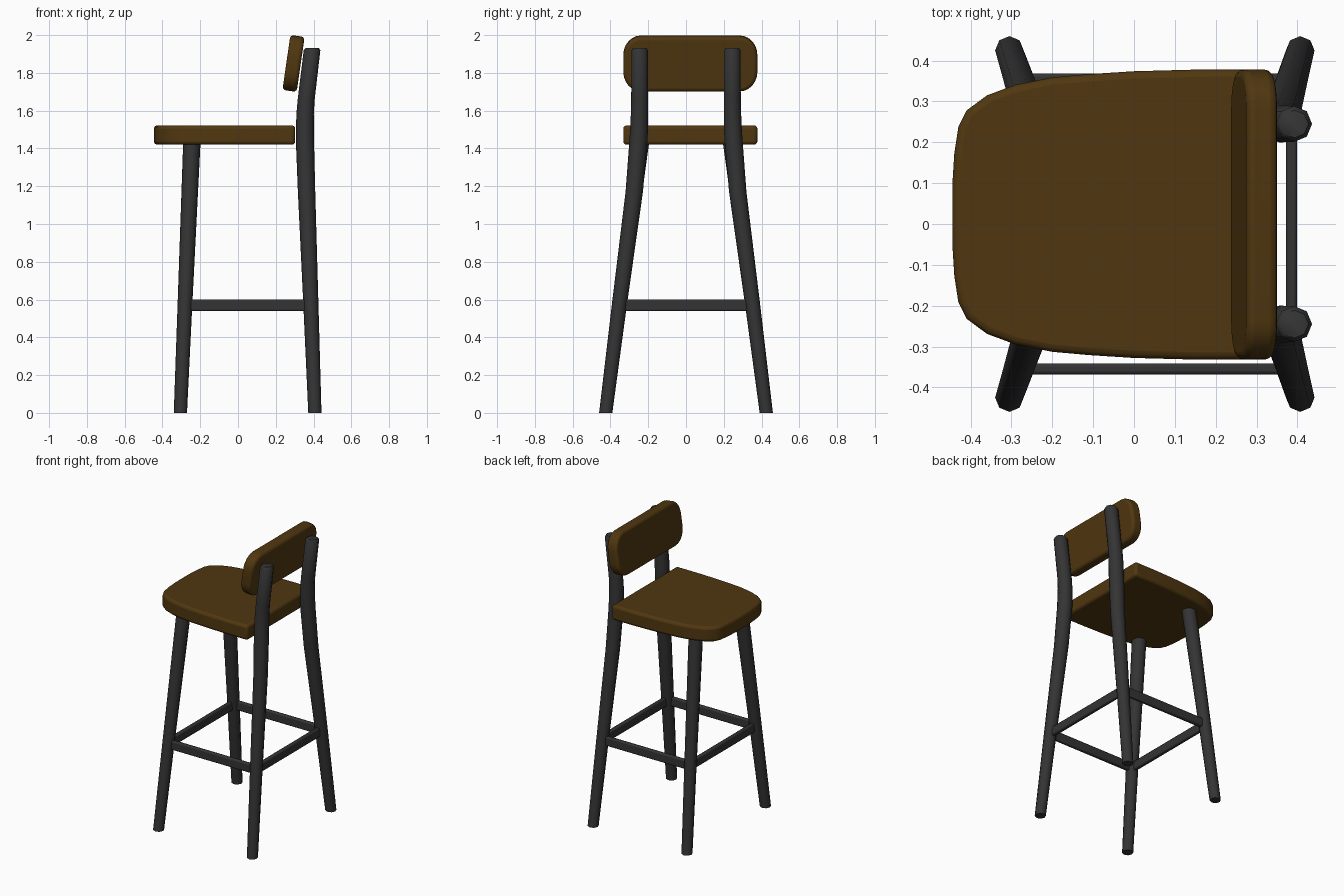
import bpy, bmesh, math
from mathutils import Vector

if "Cube" in bpy.data.objects:
    bpy.data.objects.remove(bpy.data.objects["Cube"])


def material(name, rgb):
    m = bpy.data.materials.new(name)
    m.diffuse_color = (*rgb, 1)
    m.use_nodes = True
    m.node_tree.nodes["Principled BSDF"].inputs["Base Color"].default_value = m.diffuse_color
    return m


WOOD = material("brown wood", (0.08, 0.038, 0.005))
METAL = material("dark frame", (0.034, 0.034, 0.035))


def finish(name, bm, mat, bevel=0, segments=3):
    bmesh.ops.recalc_face_normals(bm, faces=bm.faces)
    me = bpy.data.meshes.new(name)
    bm.to_mesh(me)
    bm.free()
    ob = bpy.data.objects.new(name, me)
    bpy.context.collection.objects.link(ob)
    me.materials.append(mat)
    if bevel:
        b = ob.modifiers.new("rounded edges", 'BEVEL')
        b.width = bevel
        b.segments = segments
        b.limit_method = 'ANGLE'
        b.angle_limit = math.radians(50)
    bpy.ops.object.select_all(action='DESELECT')
    ob.select_set(True)
    bpy.context.view_layer.objects.active = ob
    bpy.ops.object.shade_smooth_by_angle(angle=math.radians(50))
    return ob


def leg(name, rings, sides=8):
    """Tapered leg from horizontal rings (x, y, z, radius)."""
    bm = bmesh.new()
    loops = []
    for x, y, z, r in rings:
        loops.append([bm.verts.new((x + r * math.cos(math.tau * i / sides),
                                    y + r * math.sin(math.tau * i / sides), z))
                      for i in range(sides)])
    for a, b in zip(loops, loops[1:]):
        for i in range(sides):
            j = (i + 1) % sides
            bm.faces.new((a[i], a[j], b[j], b[i]))
    bm.faces.new(loops[0])
    bm.faces.new(loops[-1])
    return finish(name, bm, METAL)


def slab(name, points, offset, bevel):
    """Closed outline extruded along an offset."""
    bm = bmesh.new()
    face = bm.faces.new([bm.verts.new(p) for p in points])
    ext = bmesh.ops.extrude_face_region(bm, geom=[face])
    bmesh.ops.translate(bm, vec=Vector(offset),
                        verts=[v for v in ext['geom'] if isinstance(v, bmesh.types.BMVert)])
    return finish(name, bm, WOOD, bevel)


def bar(name, centre, size):
    bm = bmesh.new()
    bmesh.ops.create_cube(bm, size=1)
    for v in bm.verts:
        v.co = Vector([c + s * k for c, s, k in zip(centre, size, v.co)])
    return finish(name, bm, METAL, 0.008, 2)


# Legs: straight pair under the seat, bent pair carrying the backrest
for s, side in ((-1, "right"), (1, "left")):
    leg("front_leg_" + side, [(-0.305, s * 0.425, 0, 0.035),
                              (-0.281, s * 0.353, 0.57, 0.039),
                              (-0.244, s * 0.24, 1.44, 0.046)])
    leg("back_leg_" + side, [(0.407, s * 0.425, 0, 0.035),
                             (0.386, s * 0.353, 0.57, 0.040),
                             (0.363, s * 0.274, 1.17, 0.046),
                             (0.354, s * 0.251, 1.45, 0.048),
                             (0.355, s * 0.246, 1.58, 0.046),
                             (0.361, s * 0.245, 1.66, 0.045),
                             (0.392, s * 0.245, 1.92, 0.044),
                             (0.393, s * 0.245, 1.932, 0.034)])
    # Side stretcher
    bar("side_stretcher_" + side, (0.0525, s * 0.355, 0.57), (0.66, 0.027, 0.062))

# Front and back stretchers
bar("front_stretcher", (-0.281, 0, 0.57), (0.027, 0.70, 0.062))
bar("back_stretcher", (0.386, 0, 0.57), (0.027, 0.70, 0.062))

# Seat: square at the back, rounded toward the front; slightly off-centre in y
MID = 0.023
half = [(0.303, 0.355), (0.15, 0.355), (0, 0.351), (-0.11, 0.344), (-0.2, 0.336),
        (-0.29, 0.318), (-0.36, 0.292), (-0.41, 0.255), (-0.43, 0.215),
        (-0.44, 0.15), (-0.445, 0.07)]
outline = half + [(x, -w) for x, w in reversed(half)]
slab("seat", [(x, MID + w, 1.42) for x, w in outline], (0, 0, 0.102), 0.018)

# Backrest: rounded panel leaning backwards
W, H, N = 0.355, 0.147, 7
TILT = math.radians(8.2)
RY, RZ = 0.095, 0.105
pts = []
for sy, sz, start in ((1, 1, 0), (-1, 1, 90), (-1, -1, 180), (1, -1, 270)):
    for i in range(N):
        a = math.radians(start + 90 * i / (N - 1))
        pts.append((sy * (W - RY) + RY * math.cos(a), sz * (H - RZ) + RZ * math.sin(a)))
T = 0.076
cx, cz = 0.294 - T / 2 * math.cos(TILT), 1.85 + T / 2 * math.sin(TILT)
slab("backrest",
     [(cx + v * math.sin(TILT), MID + u, cz + v * math.cos(TILT)) for u, v in pts],
     (T * math.cos(TILT), 0, -T * math.sin(TILT)), 0.018)
